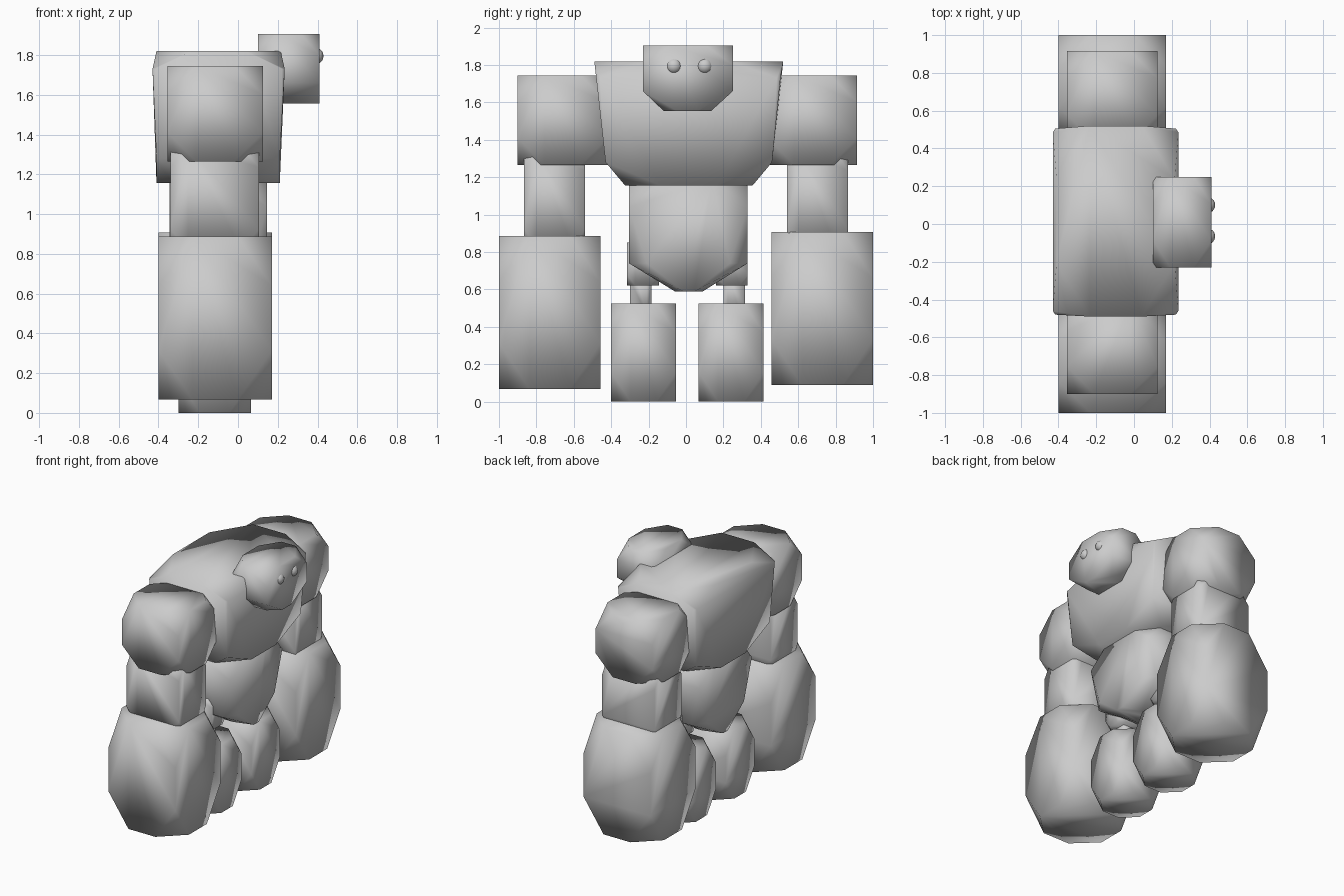
import bpy, bmesh

if "Cube" in bpy.data.objects:
    bpy.data.objects.remove(bpy.data.objects["Cube"])


def stone(name, rings):
    """Hull through horizontal rings (z, x0, x1, y0, y1, corner cut fraction)."""
    bm = bmesh.new()
    for z, x0, x1, y0, y1, c in rings:
        dx, dy = c * (x1 - x0), c * (y1 - y0)
        pts = {(x, y) for x in (x0 + dx, x1 - dx) for y in (y0, y1)}
        pts |= {(x, y) for x in (x0, x1) for y in (y0 + dy, y1 - dy)}
        for x, y in sorted(pts):
            bm.verts.new((x, y, z))
    bmesh.ops.convex_hull(bm, input=bm.verts[:])
    loose = [v for v in bm.verts if not v.link_faces]
    bmesh.ops.delete(bm, geom=loose, context='VERTS')
    bmesh.ops.recalc_face_normals(bm, faces=bm.faces[:])
    for f in bm.faces:
        f.smooth = True
    me = bpy.data.meshes.new(name)
    bm.to_mesh(me)
    bm.free()
    ob = bpy.data.objects.new(name, me)
    bpy.context.collection.objects.link(ob)
    return ob


def block(name, x, y, z, cut=0.3):
    """Box with its eight corners cut off."""
    y = sorted(y)
    d = cut * (z[1] - z[0])
    stone(name, [(z[0], *x, *y, cut), (z[0] + d, *x, *y, 0),
                 (z[1] - d, *x, *y, 0), (z[1], *x, *y, cut)])


# Chest: wide at the shoulders, tapering underneath
stone("chest", [(1.155, -0.41, 0.21, -0.325, 0.355, 0.28),
                (1.28, -0.41, 0.21, -0.43, 0.46, 0.0),
                (1.73, -0.43, 0.235, -0.48, 0.505, 0.02),
                (1.82, -0.41, 0.215, -0.49, 0.52, 0.28)])

# Waist: narrows to a keel between the legs
stone("waist", [(0.59, -0.345, 0.145, -0.06, 0.09, 0.3),
                (0.74, -0.345, 0.145, -0.305, 0.33, 0.15),
                (1.04, -0.345, 0.145, -0.305, 0.33, 0.0),
                (1.19, -0.345, 0.145, -0.305, 0.33, 0.3)])

# Head with a narrow jaw
stone("head", [(1.555, 0.10, 0.41, -0.12, 0.135, 0.28),
               (1.66, 0.10, 0.41, -0.23, 0.25, 0.0),
               (1.80, 0.10, 0.41, -0.23, 0.25, 0.0),
               (1.905, 0.10, 0.41, -0.23, 0.25, 0.3)])

# Eyes
for side, y in (("right", -0.065), ("left", 0.10)):
    bpy.ops.mesh.primitive_uv_sphere_add(segments=16, ring_count=10, radius=0.043,
                                         location=(0.387, y, 1.795))
    bpy.context.object.name = side + "_eye"
    bpy.ops.object.shade_smooth()

# Arms and legs, slightly uneven from side to side
for side, s, o, h in (("right", -1, 0.0, 0.0), ("left", 1, 0.015, 0.02)):
    block(side + "_shoulder", (-0.355, 0.125), (s * 0.9 + o, s * 0.42 + o), (1.265, 1.745))
    block(side + "_upper_arm", (-0.34, 0.105), (s * 0.865, s * 0.54), (0.82, 1.34), 0.2)
    block(side + "_forearm", (-0.40, 0.17), (s * 1.0, s * 0.457), (0.068 + h, 0.887 + h))
    block(side + "_thigh", (-0.2, 0.0), (s * 0.315 + o, s * 0.145 + o), (0.622, 0.85), 0.25)
    block(side + "_knee", (-0.175, -0.06), (s * 0.3 + o, s * 0.185 + o), (0.46, 0.70), 0.2)
    block(side + "_foot", (-0.30, 0.065), (s * 0.4 + o, s * 0.053 + o), (0.0, 0.525))
